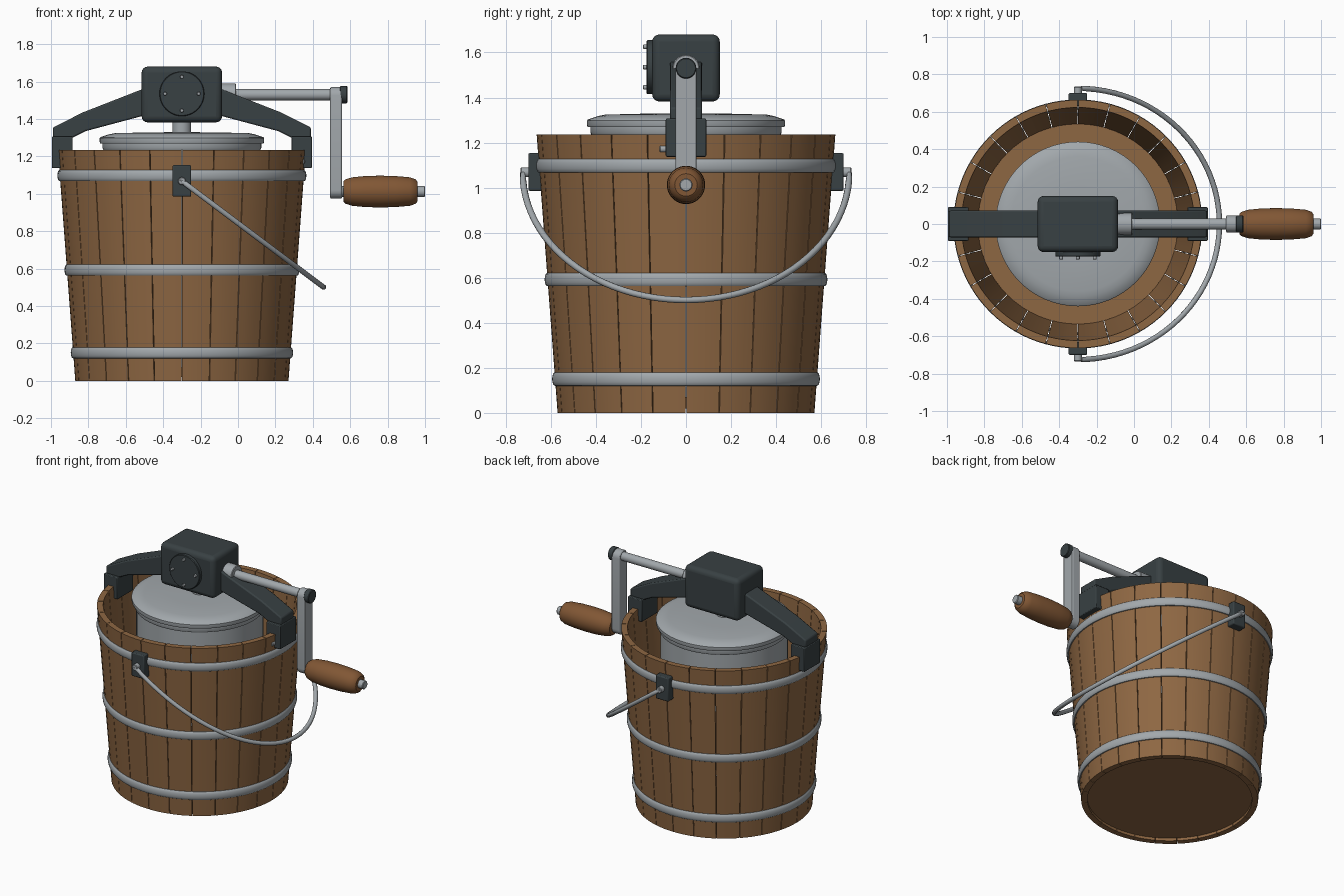
import bpy, bmesh, math
from mathutils import Matrix, Vector

if "Cube" in bpy.data.objects:
    bpy.data.objects.remove(bpy.data.objects["Cube"])

CX = -0.30          # bucket axis


def material(name, rgb):
    m = bpy.data.materials.new(name)
    m.diffuse_color = (*rgb, 1)
    m.use_nodes = True
    m.node_tree.nodes["Principled BSDF"].inputs["Base Color"].default_value = m.diffuse_color
    return m


WOOD = material("wood", (0.27, 0.135, 0.055))
HANDLE = material("handle_wood", (0.22, 0.095, 0.035))
IRON = material("dark_iron", (0.04, 0.052, 0.056))
STEEL = material("steel", (0.36, 0.39, 0.41))


def finish(bm, name, mat, bevel=0, segs=2, angle=35):
    bmesh.ops.recalc_face_normals(bm, faces=bm.faces)
    me = bpy.data.meshes.new(name)
    bm.to_mesh(me)
    bm.free()
    ob = bpy.data.objects.new(name, me)
    bpy.context.collection.objects.link(ob)
    me.materials.append(mat)
    if bevel:
        b = ob.modifiers.new("bevel", 'BEVEL')
        b.width, b.segments, b.limit_method = bevel, segs, 'ANGLE'
    bpy.ops.object.select_all(action='DESELECT')
    bpy.context.view_layer.objects.active = ob
    ob.select_set(True)
    bpy.ops.object.shade_smooth_by_angle(angle=math.radians(angle))
    return ob


def box(name, lo, hi, mat, bevel=0, segs=2):
    bm = bmesh.new()
    lo, hi = Vector(lo), Vector(hi)
    bmesh.ops.create_cube(bm, size=1, matrix=Matrix.Translation((lo + hi) / 2) @ Matrix.Diagonal((*(hi - lo), 1)))
    return finish(bm, name, mat, bevel, segs)


def lathe(name, profile, mat, origin=(CX, 0, 0), axis=(0, 0, 1), n=64, closed=False):
    """Spin (radius, height) points about an axis; open ends lie on the axis."""
    bm = bmesh.new()
    rot = Matrix.Translation(origin) @ Vector((0, 0, 1)).rotation_difference(Vector(axis)).to_matrix().to_4x4()
    vs = [bm.verts.new(rot @ Vector((r, 0, h))) for r, h in profile]
    pairs = list(zip(vs, vs[1:])) + ([(vs[-1], vs[0])] if closed else [])
    edges = [bm.edges.new(p) for p in pairs]
    bmesh.ops.spin(bm, geom=vs + edges, cent=origin, axis=axis, angle=2 * math.pi, steps=n)
    bmesh.ops.remove_doubles(bm, verts=bm.verts, dist=1e-5)
    return finish(bm, name, mat)


def rod(name, start, axis, length, r, mat, n=32, c=0.004):
    return lathe(name, [(0, 0), (r - c, 0), (r, c), (r, length - c), (r - c, length), (0, length)],
                 mat, start, axis, n)


def extrude_xz(name, pts, half, mat, bevel=0):
    bm = bmesh.new()
    f = bm.faces.new([bm.verts.new((x, -half, z)) for x, z in pts])
    g = bmesh.ops.extrude_face_region(bm, geom=[f])['geom']
    bmesh.ops.translate(bm, vec=(0, 2 * half, 0), verts=[v for v in g if isinstance(v, bmesh.types.BMVert)])
    return finish(bm, name, mat, bevel)


# Bucket staves with thin gaps between them
TOP, R0, R1, WALL, STAVES, STEPS = 1.235, 0.57, 0.663, 0.04, 24, 4
bm = bmesh.new()
for i in range(STAVES):
    rings = []
    for j in range(STEPS + 1):
        a = math.tau / STAVES * (i + 0.012 + 0.976 * j / STEPS)
        rings.append([bm.verts.new((CX + r * math.cos(a), r * math.sin(a), z)) for r, z in
                      ((R0, 0), (R1, TOP), (R1 - WALL, TOP), (R0 - WALL, 0))])
    for p, q in zip(rings, rings[1:]):
        for k in range(4):
            bm.faces.new((p[k], p[(k + 1) % 4], q[(k + 1) % 4], q[k]))
    bm.faces.new(rings[0])
    bm.faces.new(rings[-1])
finish(bm, "bucket_staves", WOOD)
lathe("bucket_floor", [(0, 0.02), (0.531, 0.02), (0.535, 0.07), (0, 0.07)], WOOD)

# Three rounded metal hoops
for label, z in (("lower", 0.15), ("middle", 0.592), ("upper", 1.097)):
    r = R0 + (R1 - R0) * z / TOP
    prof = [(r - 0.005, z - 0.03)]
    for k in range(7):
        a = math.radians(-80 + 160 * k / 6)
        prof.append((r + 0.002 + 0.011 * math.cos(a), z + 0.0295 * math.sin(a)))
    prof.append((r - 0.005, z + 0.03))
    lathe(label + "_hoop", prof, STEEL, closed=True, n=96)

# Inner can and lid
lathe("can", [(0, 0.07), (0.41, 0.07), (0.41, 1.24), (0, 1.24)], STEEL)
lathe("can_lid", [(0, 1.235), (0.42, 1.235), (0.425, 1.245), (0.425, 1.268), (0.437, 1.27), (0.44, 1.278),
                  (0.44, 1.297), (0.435, 1.303), (0.39, 1.318), (0.36, 1.324), (0.2, 1.328), (0, 1.33)], STEEL)
rod("lid_coupler", (CX, 0, 1.32), (0, 0, 1), 0.08, 0.05, STEEL)

# Gear housing with cover plate and screws
box("gear_housing", (-0.515, -0.15, 1.382), (-0.085, 0.15, 1.68), IRON, 0.032, 4)
rod("housing_cover", (CX, -0.14, 1.535), (0, -1, 0), 0.035, 0.12, IRON, 48)
for k in range(4):
    a = k * math.pi / 2
    rod("cover_screw", (CX + 0.09 * math.cos(a), -0.17, 1.535 + 0.09 * math.sin(a)), (0, -1, 0), 0.02, 0.01, STEEL, 16, 0.002)

# Bridge arms and rim clamps, mirrored about the bucket axis
ARM = [(0.18, 1.57), (0.215, 1.558), (0.53, 1.435), (0.69, 1.354), (0.69, 1.300), (0.585, 1.300), (0.515, 1.335), (0.215, 1.415), (0.18, 1.42)]
CLAMP = [(0.585, 1.306), (0.695, 1.306), (0.695, 1.137), (0.645, 1.137), (0.645, 1.228), (0.625, 1.228), (0.625, 1.15), (0.585, 1.15)]
for label, s in (("left", -1), ("right", 1)):
    extrude_xz(label + "_bridge_arm", [(CX + s * x, z) for x, z in ARM], 0.071, IRON, 0.008)
    extrude_xz(label + "_rim_clamp", [(CX + s * x, z) for x, z in CLAMP], 0.09, IRON, 0.005)
rod("clamp_screw", (0.342, -0.08, 1.172), (0, -1, 0), 0.038, 0.016, STEEL, 16)

# Carrying bail: ears, pins and bent wire
for label, s in (("front", -1), ("back", 1)):
    box(label + "_bail_ear", (CX - 0.05, min(s * 0.63, s * 0.70), 0.985), (CX + 0.05, max(s * 0.63, s * 0.70), 1.153), IRON, 0.007)
    rod(label + "_bail_pin", (CX, s * 0.69, 1.068), (0, s, 0), 0.045, 0.021, STEEL, 24)
cu = bpy.data.curves.new("bail_wire", 'CURVE')
cu.dimensions, cu.bevel_depth, cu.bevel_resolution, cu.use_fill_caps = '3D', 0.0145, 3, True
path = [(CX, -0.69, 1.068), (CX, -0.715, 1.068)]
for k in range(49):
    a = math.pi * k / 48
    t = math.sin(a)
    path.append((CX + 0.757 * t, -0.725 * math.cos(a), 1.068 - 0.567 * t))
path += [(CX, 0.715, 1.068), (CX, 0.69, 1.068)]
sp = cu.splines.new('POLY')
sp.points.add(len(path) - 1)
for p, co in zip(sp.points, path):
    p.co = (*co, 1)
sp.use_smooth = True
wire = bpy.data.objects.new("bail_wire", cu)
bpy.context.collection.objects.link(wire)
cu.materials.append(STEEL)

# Crank: collar, shaft, arm and nut
X = (1, 0, 0)
rod("shaft_collar", (-0.09, 0, 1.53), X, 0.08, 0.06, STEEL)
rod("crank_shaft", (-0.09, 0, 1.53), X, 0.63, 0.03, STEEL)
bm = bmesh.new()
loop = []
for zc, a0 in ((1.525, 0), (1.02, math.pi)):
    loop += [(0.046 * math.cos(a0 + math.pi * k / 12), zc + 0.046 * math.sin(a0 + math.pi * k / 12)) for k in range(13)]
f = bm.faces.new([bm.verts.new((0.493, y, z)) for y, z in loop])
g = bmesh.ops.extrude_face_region(bm, geom=[f])['geom']
bmesh.ops.translate(bm, vec=(0.063, 0, 0), verts=[v for v in g if isinstance(v, bmesh.types.BMVert)])
finish(bm, "crank_arm", STEEL, 0.007)
rod("crank_nut", (0.545, 0, 1.53), X, 0.04, 0.046, IRON, 24)

# Wooden grip on its pin
rod("grip_pin", (0.53, 0, 1.012), X, 0.47, 0.029, STEEL)
lathe("crank_grip", [(0, 0.563), (0.055, 0.563), (0.065, 0.575), (0.076, 0.61), (0.083, 0.68), (0.085, 0.76),
                     (0.083, 0.84), (0.076, 0.92), (0.065, 0.95), (0.05, 0.961), (0, 0.961)], HANDLE, (0, 0, 1.012), X, 40)
